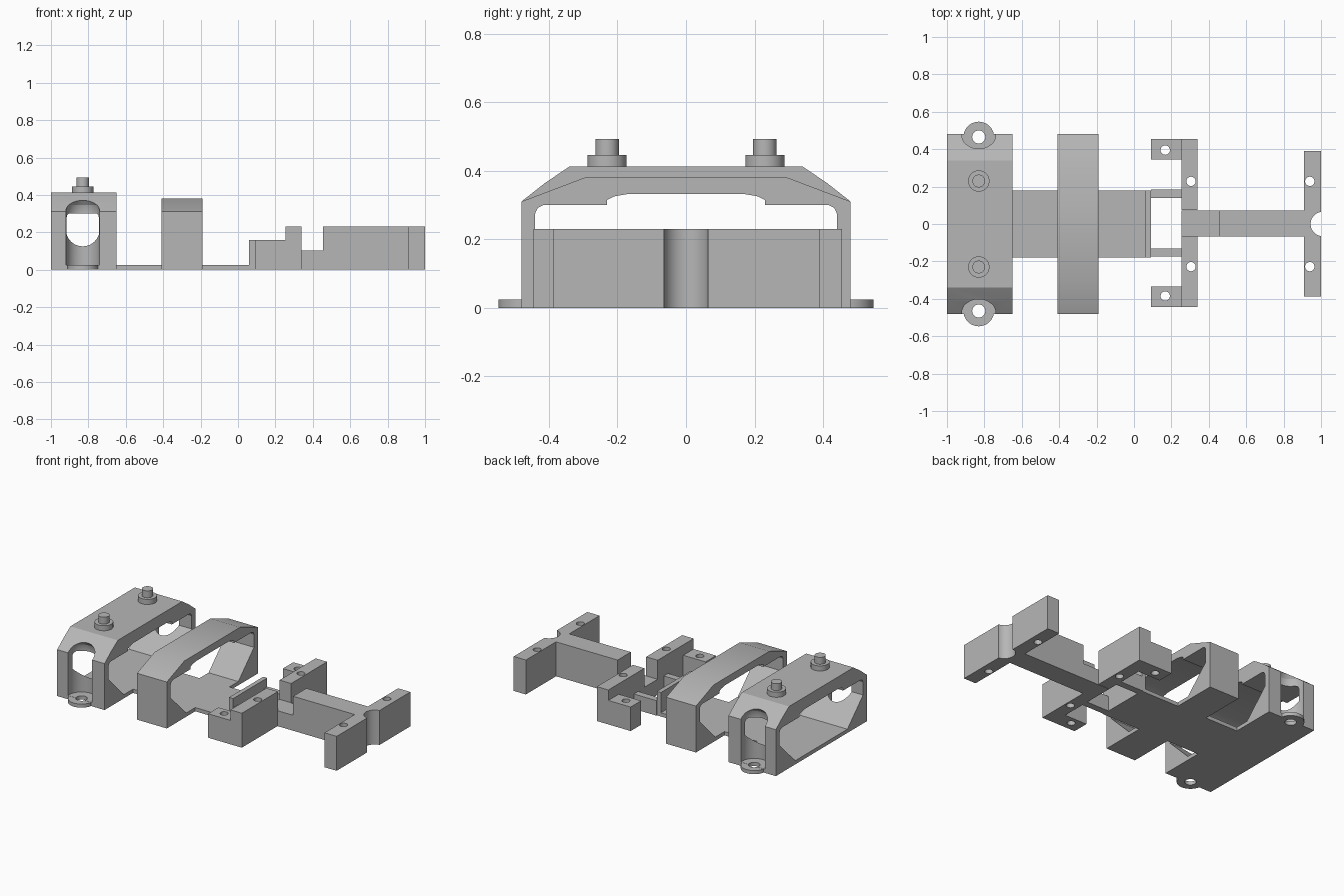
import bpy, bmesh, math

cube = bpy.data.objects.get("Cube")
if cube:
    bpy.data.objects.remove(cube, do_unlink=True)

GREY = (0.47, 0.47, 0.47, 1)
mat = bpy.data.materials.new("plain_grey")
mat.use_nodes = True
mat.diffuse_color = GREY
mat.node_tree.nodes["Principled BSDF"].inputs["Base Color"].default_value = GREY


def finish(name, bm):
    bmesh.ops.recalc_face_normals(bm, faces=bm.faces)
    mesh = bpy.data.meshes.new(name)
    bm.to_mesh(mesh)
    bm.free()
    mesh.materials.append(mat)
    ob = bpy.data.objects.new(name, mesh)
    bpy.context.collection.objects.link(ob)
    return ob


def prism(name, points, offset, depth, axis):
    """Extrude an outline: (y, z) along x, or (x, y) along z."""
    bm = bmesh.new()
    place = (lambda a, b: (offset, a, b)) if axis == "x" else (lambda a, b: (a, b, offset))
    face = bm.faces.new([bm.verts.new(place(a, b)) for a, b in points])
    ext = bmesh.ops.extrude_face_region(bm, geom=[face])
    move = (depth, 0, 0) if axis == "x" else (0, 0, depth)
    bmesh.ops.translate(bm, vec=move, verts=[v for v in ext["geom"] if isinstance(v, bmesh.types.BMVert)])
    return finish(name, bm)


def box(name, x0, x1, y0, y1, height):
    return prism(name, [(x0, y0), (x1, y0), (x1, y1), (x0, y1)], 0, height, "z")


def lathe(name, x, y, profile, sides=40):
    """Spin a stack of (radius, z) rings into a closed solid."""
    bm = bmesh.new()
    rings = [[bm.verts.new((x + r * math.cos(math.tau * i / sides),
                            y + r * math.sin(math.tau * i / sides), z))
              for i in range(sides)] for r, z in profile]
    for low, high in zip(rings, rings[1:]):
        for i in range(sides):
            j = (i + 1) % sides
            bm.faces.new((low[i], low[j], high[j], high[i]))
    bm.faces.new(rings[0])
    bm.faces.new(rings[-1])
    return finish(name, bm)


def drill(x, y, r):
    return lathe("cutter", x, y, [(r, -0.1), (r, 0.28)], 28)


def cut(ob, cutters):
    for c in cutters:
        m = ob.modifiers.new("cut", "BOOLEAN")
        m.operation, m.solver, m.object = "DIFFERENCE", "EXACT", c
        bpy.context.view_layer.objects.active = ob
        bpy.ops.object.modifier_apply(modifier=m.name)
        bpy.data.objects.remove(c, do_unlink=True)
    return ob


def smooth(ob, degrees=30):
    bpy.ops.object.select_all(action="DESELECT")
    ob.select_set(True)
    bpy.context.view_layer.objects.active = ob
    bpy.ops.object.shade_smooth_by_angle(angle=math.radians(degrees))


def mirrored(half):
    return half + [(-y, z) for y, z in reversed(half)]


SIDES = (("left", 1), ("right", -1))
OPENING = mirrored([(0.275, 0.025), (0.44, 0.19), (0.44, 0.275), (0.432, 0.292), (0.415, 0.3),
                    (0.23, 0.3), (0.23, 0.315), (0.21, 0.325), (0.17, 0.332)])


def hoop(name, outline, x, width):
    ob = prism(name, mirrored(outline), x, width, "x")
    return cut(ob, [prism("cutter", OPENING, x - 0.1, width + 0.2, "x")])


# Rear hoop with a rounded pocket in each leg
rear = hoop("rear_hoop", [(0.48, 0), (0.48, 0.31), (0.41, 0.365), (0.34, 0.412)], -1, 0.35)
MX, MY = -0.83, 0.465
for side, s in SIDES:
    pocket = lathe("cutter", MX, s * MY,
                   [(0.09, 0.025), (0.09, 0.32), (0.083, 0.345), (0.066, 0.368), (0.045, 0.38)])
    cut(rear, [pocket, drill(MX, s * MY, 0.035)])
smooth(rear, 20)

# Mounting lugs and stepped posts
for side, s in SIDES:
    lug = lathe(side + "_lug", MX, s * MY, [(0.082, 0), (0.082, 0.024)])
    smooth(cut(lug, [drill(MX, s * MY, 0.035)]))
    smooth(lathe(side + "_post", MX, s * 0.23,
                 [(0.057, 0.405), (0.057, 0.446), (0.034, 0.446), (0.034, 0.492)]))

# Middle hoop
smooth(hoop("middle_hoop", [(0.48, 0), (0.48, 0.31), (0.295, 0.38)], -0.41, 0.22), 25)

# Floor strips between the hoops and up to the cross wall
box("rear_floor", -0.65, -0.41, -0.18, 0.18, 0.025)
box("front_floor", -0.19, 0.06, -0.18, 0.18, 0.025)
box("cross_wall", 0.06, 0.09, -0.18, 0.18, 0.16)

# Servo bay: rails, crossbars and ears with screw holes
for side, s in SIDES:
    def span(a, b):
        return sorted((s * a + 0.005, s * b + 0.005))
    box(side + "_rail", 0.09, 0.255, *span(0.135, 0.18), 0.1)
    bar = box(side + "_crossbar", 0.255, 0.34, *span(0.07, 0.45), 0.23)
    smooth(cut(bar, [drill(0.305, s * 0.228, 0.025)]))
    ear = box(side + "_ear", 0.09, 0.255, *span(0.34, 0.45), 0.16)
    smooth(cut(ear, [drill(0.167, s * 0.39 + 0.005, 0.025)]))

# Spine running to the end plate
box("low_spine", 0.255, 0.455, -0.068, 0.072, 0.103)
box("high_spine", 0.455, 0.91, -0.068, 0.072, 0.23)

# End plate with screw holes and a round notch
plate = box("end_plate", 0.91, 1, -0.387, 0.39, 0.23)
cut(plate, [drill(1.01, 0, 0.066)] + [drill(0.94, s * 0.228, 0.025) for _, s in SIDES])
smooth(plate)
